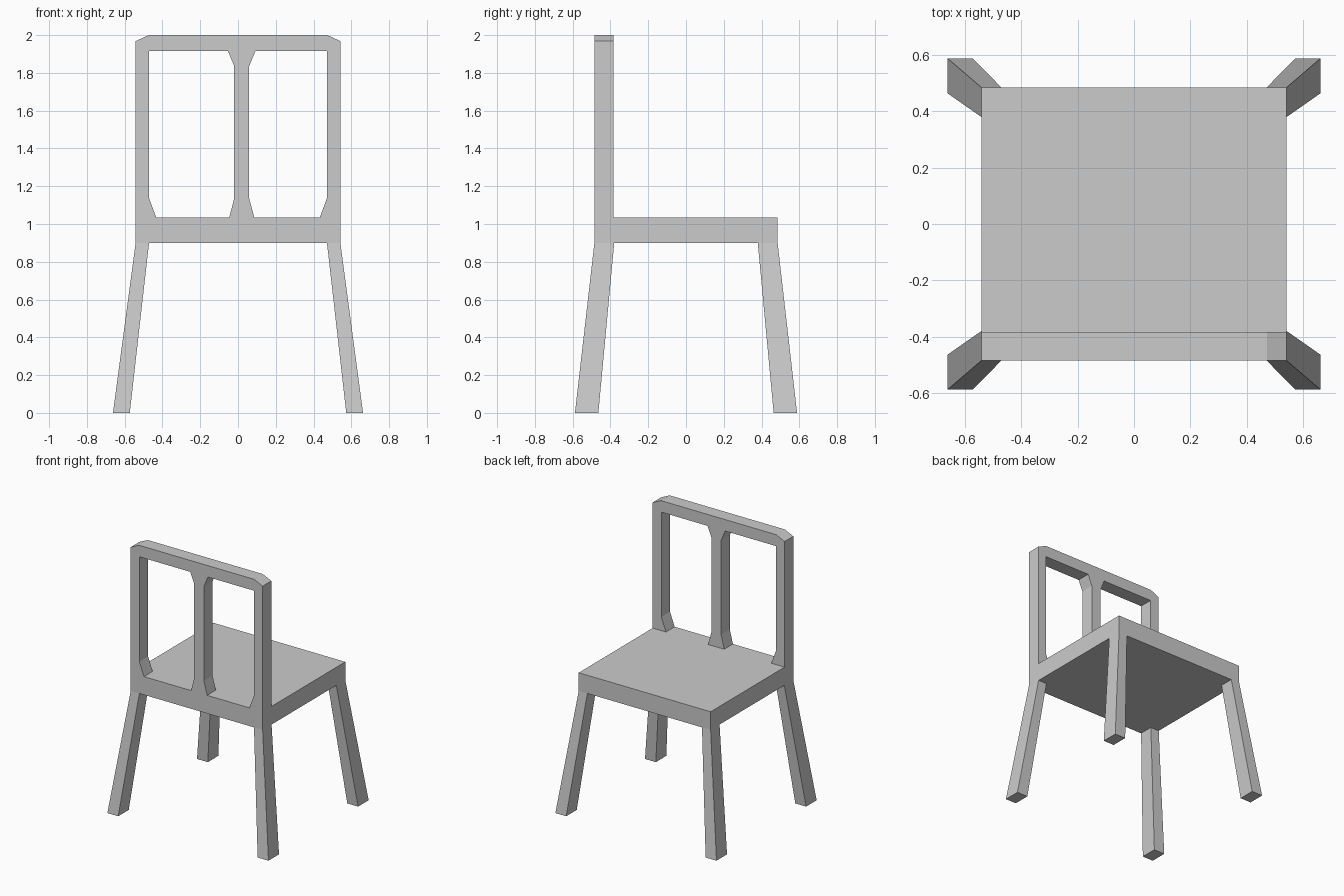
import bpy
import bmesh

if "Cube" in bpy.data.objects:
    bpy.data.objects.remove(bpy.data.objects["Cube"])

SEAT_X, SEAT_Y = 0.542, 0.485      # half sizes of the seat
SEAT_BOTTOM, SEAT_TOP = 0.90, 1.035
BACK_INNER_Y = -0.383


def loft(name, ring_a, ring_b):
    """Closed solid between two matching rings of points."""
    bm = bmesh.new()
    a = [bm.verts.new(p) for p in ring_a]
    b = [bm.verts.new(p) for p in ring_b]
    bm.faces.new(a)
    bm.faces.new(b)
    n = len(a)
    for i in range(n):
        j = (i + 1) % n
        bm.faces.new((a[i], a[j], b[j], b[i]))
    bmesh.ops.recalc_face_normals(bm, faces=bm.faces)
    mesh = bpy.data.meshes.new(name)
    bm.to_mesh(mesh)
    bm.free()
    obj = bpy.data.objects.new(name, mesh)
    bpy.context.collection.objects.link(obj)
    return obj


def rect(x0, x1, y0, y1, z):
    return [(x0, y0, z), (x1, y0, z), (x1, y1, z), (x0, y1, z)]


def back_panel(name, profile):
    """Extrude an x-z profile through the thickness of the backrest."""
    return loft(name, [(x, -SEAT_Y, z) for x, z in profile],
                [(x, BACK_INNER_Y, z) for x, z in profile])


# Seat slab
loft("seat", rect(-SEAT_X, SEAT_X, -SEAT_Y, SEAT_Y, SEAT_BOTTOM),
     rect(-SEAT_X, SEAT_X, -SEAT_Y, SEAT_Y, SEAT_TOP))

# Splayed, tapered legs
for side, sx in (("left", -1), ("right", 1)):
    for end, sy in (("front", -1), ("rear", 1)):
        loft(f"{end}_{side}_leg",
             rect(sx * 0.573, sx * 0.662, sy * 0.464, sy * 0.588, 0),
             rect(sx * 0.471, sx * SEAT_X, sy * 0.38, sy * SEAT_Y, SEAT_BOTTOM))

# Backrest frame: chamfered top corners, flared feet on the inside
half = [(0.433, SEAT_TOP), (SEAT_X, SEAT_TOP), (SEAT_X, 1.968), (0.473, 2.0)]
inner = [(0.471, 1.915), (0.471, 1.137)]
right = half
left = [(-x, z) for x, z in reversed(half)]
back_panel("backrest_frame",
           right + left + [(-x, z) for x, z in reversed(inner)] + inner)

# Central splat, slightly off centre and flared at both ends
back_panel("backrest_splat", [
    (-0.046, SEAT_TOP), (0.086, SEAT_TOP), (0.059, 1.137), (0.059, 1.835),
    (0.092, 1.915), (-0.053, 1.915), (-0.02, 1.835), (-0.02, 1.137)])
